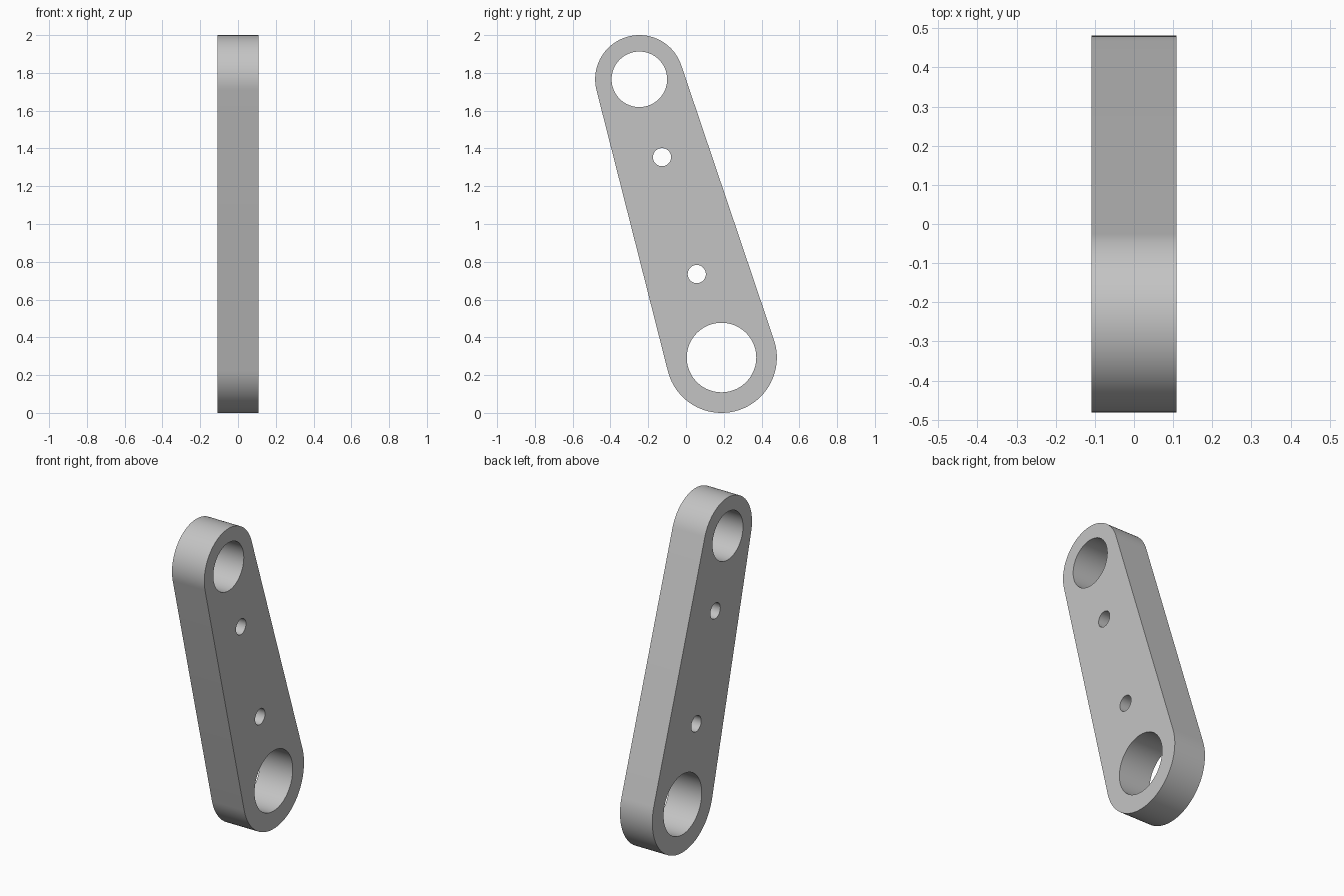
import bpy, bmesh
from math import acos, atan2, cos, sin, hypot, pi, radians

if "Cube" in bpy.data.objects:
    bpy.data.objects.remove(bpy.data.objects["Cube"], do_unlink=True)

# Pivot centres (y, z) with boss and bore radii
TOP, TOP_R, TOP_BORE = (-0.247, 1.766), 0.234, 0.147
LOW, LOW_R, LOW_BORE = (0.188, 0.293), 0.293, 0.184
PIN_HOLES = [(-0.127, 1.354), (0.057, 0.735)]
PIN_R = 0.048
THICKNESS = 0.218


def arc(centre, radius, start, end, steps):
    """Points on an arc in the YZ plane, both ends included."""
    angles = [start + (end - start) * i / steps for i in range(steps + 1)]
    return [(0, centre[0] + radius * cos(a), centre[1] + radius * sin(a)) for a in angles]


def circle(centre, radius, steps):
    return arc(centre, radius, 0, 2 * pi, steps)[:-1]


def add_loop(bm, points):
    verts = [bm.verts.new(p) for p in points]
    for a, b in zip(verts, verts[1:] + verts[:1]):
        bm.edges.new((a, b))


# Outline: two round ends joined by their outer tangents
dy, dz = TOP[0] - LOW[0], TOP[1] - LOW[1]
axis = atan2(dz, dy)
spread = acos((LOW_R - TOP_R) / hypot(dy, dz))
outline = arc(TOP, TOP_R, axis - spread, axis + spread, 48)
outline += arc(LOW, LOW_R, axis + spread, axis - spread + 2 * pi, 48)

# Flat plate with two bores and two pin holes
bm = bmesh.new()
add_loop(bm, outline)
add_loop(bm, circle(TOP, TOP_BORE, 80))
add_loop(bm, circle(LOW, LOW_BORE, 80))
for hole in PIN_HOLES:
    add_loop(bm, circle(hole, PIN_R, 48))
bmesh.ops.triangle_fill(bm, use_beauty=True, use_dissolve=False,
                        edges=bm.edges[:], normal=(1, 0, 0))
bmesh.ops.recalc_face_normals(bm, faces=bm.faces[:])
mesh = bpy.data.meshes.new("link_arm")
bm.to_mesh(mesh)
bm.free()

link = bpy.data.objects.new("link_arm", mesh)
bpy.context.collection.objects.link(link)

# Grey metal
metal = bpy.data.materials.new("grey_metal")
metal.use_nodes = True
colour = (0.55, 0.55, 0.55, 1)
metal.diffuse_color = colour
metal.node_tree.nodes["Principled BSDF"].inputs["Base Color"].default_value = colour
mesh.materials.append(metal)

# Thickness, centred on the plate
solid = link.modifiers.new("thickness", "SOLIDIFY")
solid.thickness = THICKNESS
solid.offset = 0

bpy.ops.object.select_all(action="DESELECT")
link.select_set(True)
bpy.context.view_layer.objects.active = link
bpy.ops.object.modifier_apply(modifier=solid.name)
bpy.ops.object.shade_smooth_by_angle(angle=radians(30))
